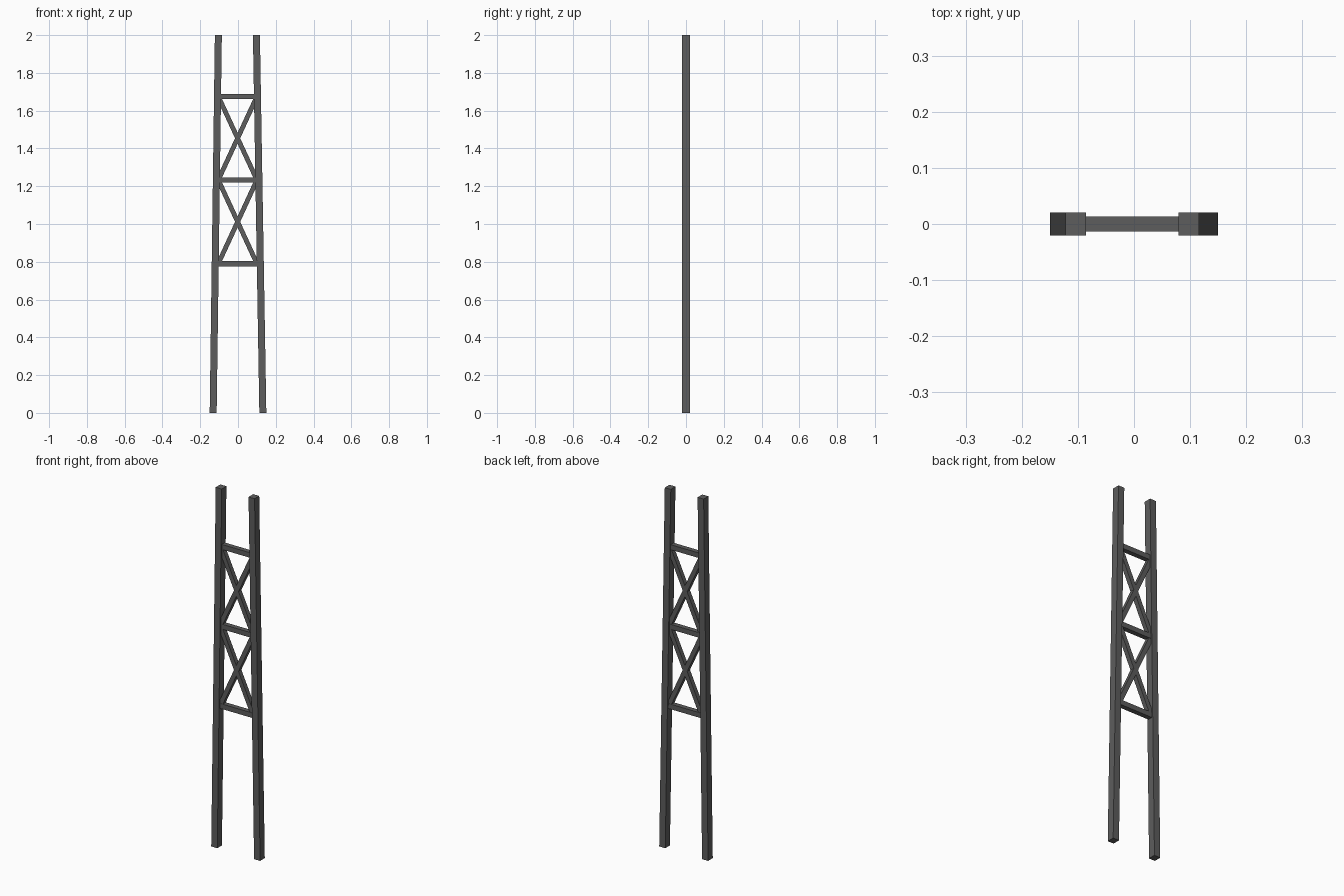
import bpy
from mathutils import Vector

if "Cube" in bpy.data.objects:
    bpy.data.objects.remove(bpy.data.objects["Cube"])

# Single dark metal colour
metal = bpy.data.materials.new("dark_grey_metal")
metal.diffuse_color = (0.11, 0.11, 0.11, 1)
metal.use_nodes = True
metal.node_tree.nodes["Principled BSDF"].inputs["Base Color"].default_value = metal.diffuse_color


def make(name, verts):
    """Eight corners: bottom/start ring of four, then top/end ring of four."""
    faces = [(3, 2, 1, 0), (4, 5, 6, 7)]
    faces += [(i, (i + 1) % 4, (i + 1) % 4 + 4, i + 4) for i in range(4)]
    mesh = bpy.data.meshes.new(name)
    mesh.from_pydata(verts, [], faces)
    mesh.materials.append(metal)
    obj = bpy.data.objects.new(name, mesh)
    bpy.context.collection.objects.link(obj)
    return obj


def post(name, x_bottom, x_top, half_w=0.0185, half_d=0.0205):
    """Leaning square post with level ends."""
    make(name, [(x + sx * half_w, sy * half_d, z)
                for x, z in ((x_bottom, 0), (x_top, 2))
                for sx, sy in ((-1, -1), (1, -1), (1, 1), (-1, 1))])


def bar(name, a, b, half_w, half_d):
    """Straight bar in the XZ plane between two points."""
    a, b = Vector((a[0], 0, a[1])), Vector((b[0], 0, b[1]))
    y = Vector((0, 1, 0))
    side = y.cross((b - a).normalized())
    make(name, [p + side * s * half_w + y * t * half_d
                for p in (a, b)
                for s, t in ((-1, -1), (1, -1), (1, 1), (-1, 1))])


X_BOTTOM = {"left": -0.1315, "right": 0.1315}
X_TOP = {"left": -0.104, "right": 0.0975}


def post_x(side, z):
    return X_BOTTOM[side] + (X_TOP[side] - X_BOTTOM[side]) * z / 2


# Two leaning posts
for side in X_BOTTOM:
    post(side + "_post", X_BOTTOM[side], X_TOP[side])

# Horizontal rungs
rungs = (0.79, 1.233, 1.675)
for i, z in enumerate(rungs):
    bar(f"rung_{i + 1}", (post_x("left", z), z), (post_x("right", z), z), 0.014, 0.0135)

# Crossed braces between rungs
for i, (low, high) in enumerate(zip(rungs, rungs[1:])):
    for name, s in (("rising", 1), ("falling", -1)):
        bar(f"{name}_brace_{i + 1}", (-0.1 * s - 0.002, low + 0.005), (0.1 * s - 0.002, high - 0.005),
            0.0125, 0.0125)
